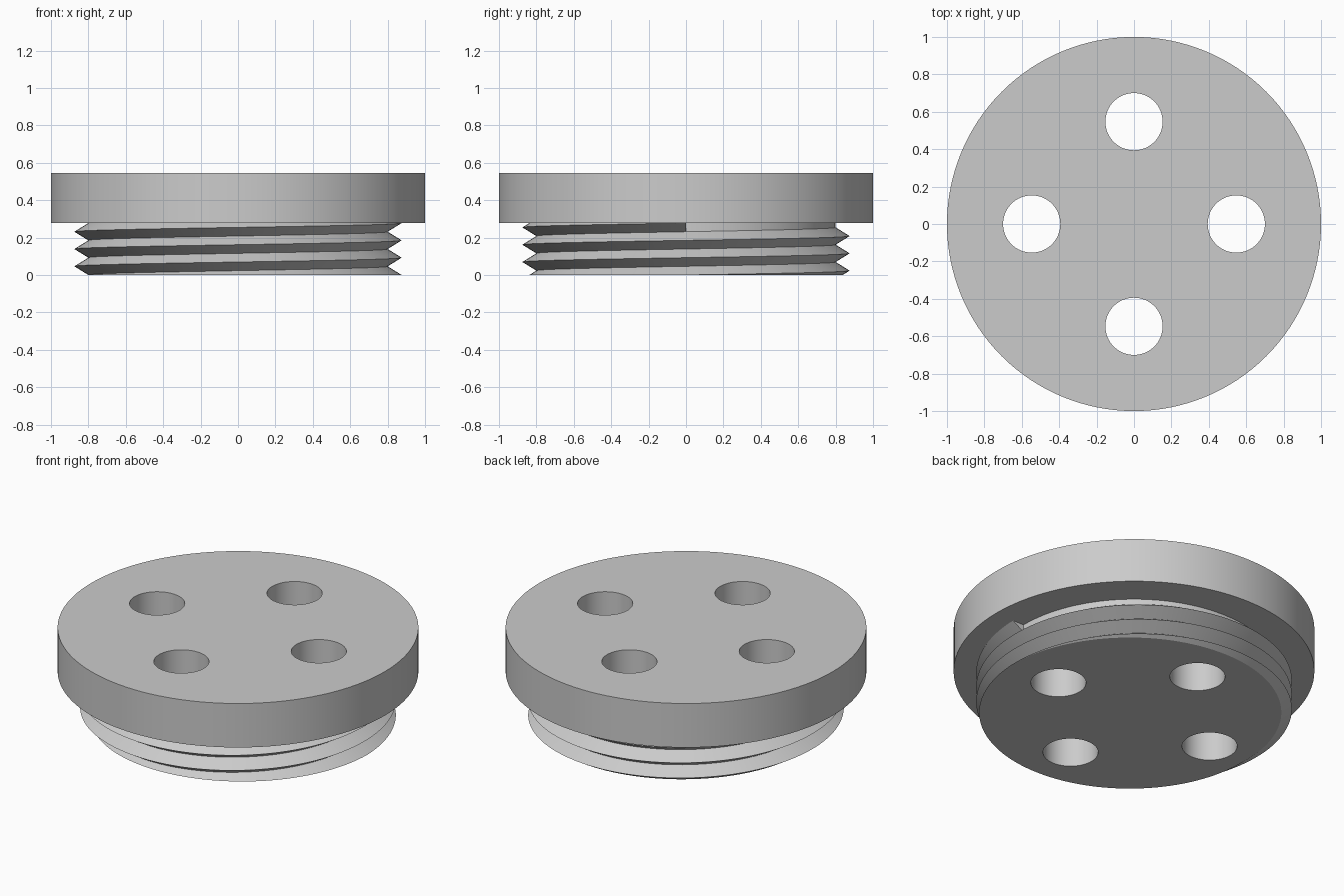
import bpy, bmesh
from math import sin, cos, pi, tau
from mathutils import Vector

if "Cube" in bpy.data.objects:
    bpy.data.objects.remove(bpy.data.objects["Cube"], do_unlink=True)

SEG = 128                       # sides of every large circle
CAP_R, CAP_Z, TOP = 1.0, 0.277, 0.546
CORE_R, CREST_R, PITCH = 0.80, 0.875, 0.0925
HOLE_R, HOLE_RING = 0.153, 0.547

grey = bpy.data.materials.new("plain grey")
grey.use_nodes = True
colour = (0.6, 0.6, 0.6, 1)
grey.diffuse_color = colour
grey.node_tree.nodes["Principled BSDF"].inputs["Base Color"].default_value = colour


def make_object(name, bm):
    mesh = bpy.data.meshes.new(name)
    bm.to_mesh(mesh)
    bm.free()
    mesh.materials.append(grey)
    obj = bpy.data.objects.new(name, mesh)
    bpy.context.collection.objects.link(obj)
    return obj


def smooth(obj):
    bpy.ops.object.select_all(action='DESELECT')
    obj.select_set(True)
    bpy.context.view_layer.objects.active = obj
    bpy.ops.object.shade_smooth_by_angle(angle=0.5)


# Cap and threaded core, one stepped turned body
bm = bmesh.new()
rings = []
for r, z in [(CORE_R, 0), (CORE_R, CAP_Z), (CAP_R, CAP_Z), (CAP_R, TOP)]:
    rings.append([bm.verts.new((r * cos(tau * i / SEG), r * sin(tau * i / SEG), z))
                  for i in range(SEG)])
for low, high in zip(rings, rings[1:]):
    for i in range(SEG):
        j = (i + 1) % SEG
        bm.faces.new((low[i], low[j], high[j], high[i]))
bm.faces.new(rings[0][::-1])
bm.faces.new(rings[-1])
body = make_object("cap_and_core", bm)

# Four through holes
bm = bmesh.new()
for k in range(4):
    ring = bmesh.ops.create_cone(bm, cap_ends=True, segments=64, radius1=HOLE_R,
                                 radius2=HOLE_R, depth=2)
    offset = Vector((cos(k * pi / 2), sin(k * pi / 2), 0)) * HOLE_RING
    bmesh.ops.translate(bm, verts=ring["verts"], vec=offset)
cutter = make_object("hole_cutter", bm)
cutter.hide_render = True
cut = body.modifiers.new("holes", 'BOOLEAN')
cut.operation = 'DIFFERENCE'
cut.solver = 'EXACT'
cut.object = cutter
bpy.context.view_layer.objects.active = body
bpy.ops.object.modifier_apply(modifier=cut.name)
bpy.data.objects.remove(cutter, do_unlink=True)
smooth(body)

# Screw thread: a V-shaped ridge climbing anticlockwise, ending under the cap
bm = bmesh.new()
sections = []
for i in range(-SEG, 3 * SEG + 1):
    a, c = tau * i / SEG, PITCH * i / SEG
    sections.append([bm.verts.new((r * cos(a), r * sin(a), c + dz)) for r, dz in
                     ((CORE_R, -PITCH / 2), (CREST_R, 0), (CORE_R, PITCH / 2))])
for s, t in zip(sections, sections[1:]):
    for k in range(2):
        bm.faces.new((s[k], t[k], t[k + 1], s[k + 1]))
bm.faces.new(sections[-1])
end_face = bm.faces[:][-1]


def trim(z, direction):
    geom = bm.verts[:] + bm.edges[:] + bm.faces[:]
    return bmesh.ops.bisect_plane(bm, geom=geom, plane_co=(0, 0, z), dist=1e-6,
                                  plane_no=(0, 0, direction), clear_outer=True)["geom_cut"]


trim(CAP_Z, 1)
edges = [e for e in trim(0, -1) if isinstance(e, bmesh.types.BMEdge)]

# Close the flat underside of the ridge back to the core
new = bmesh.ops.extrude_edge_only(bm, edges=edges)["geom"]
for v in new:
    if isinstance(v, bmesh.types.BMVert):
        v.co *= CORE_R / v.co.length
bm.normal_update()
for f in bm.faces:
    mid = f.calc_center_median()
    if abs(f.normal.z) > 0.99:
        outward = Vector((0, 0, -1))
    elif abs(f.normal.y) > 0.99 and abs(mid.y) < 1e-4:
        outward = Vector((0, 1, 0))
    else:
        outward = Vector((mid.x, mid.y, 0))
    if f.normal.dot(outward) < 0:
        f.normal_flip()
thread = make_object("screw_thread", bm)
smooth(thread)
